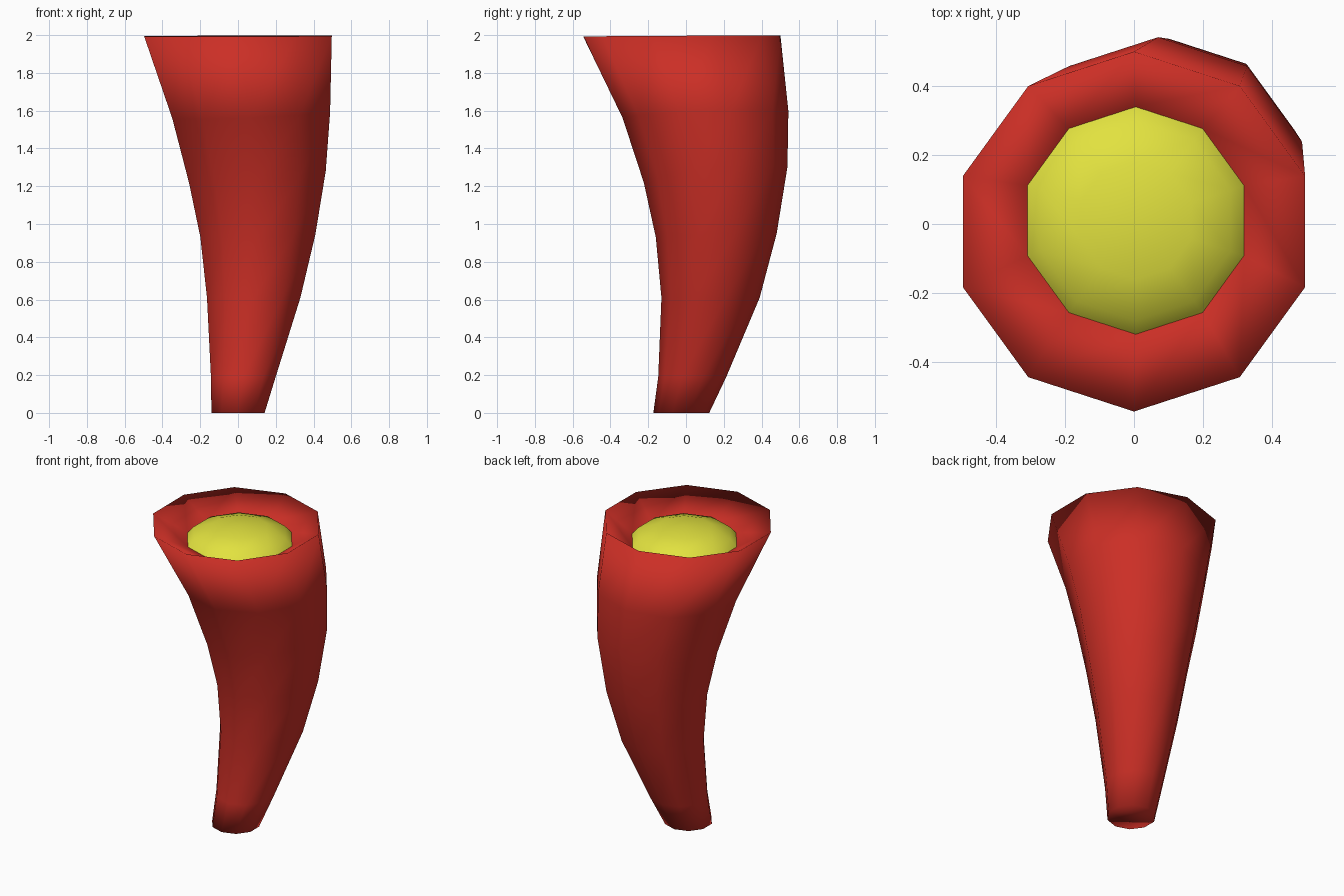
import bpy, bmesh, math

if "Cube" in bpy.data.objects:
    bpy.data.objects.remove(bpy.data.objects["Cube"])

SIDES = 10


def material(name, rgb):
    m = bpy.data.materials.new(name)
    m.diffuse_color = (*rgb, 1)
    m.use_nodes = True
    m.node_tree.nodes["Principled BSDF"].inputs["Base Color"].default_value = m.diffuse_color
    return m


def ring(bm, cx, cy, z, r, slope_x=0, slope_y=0):
    """Ten-sided ring with a corner pointing to -y, optionally tilted."""
    verts = []
    for i in range(SIDES):
        a = math.radians(-90) + math.tau * i / SIDES
        dx, dy = r * math.cos(a), r * math.sin(a)
        verts.append(bm.verts.new((cx + dx, cy + dy, z + slope_x * dx + slope_y * dy)))
    return verts


def loft(name, rings, mat, cap_first=False, apex=None):
    """Skin a stack of rings into one smooth-shaded object."""
    bm = bmesh.new()
    loops = [ring(bm, *r) for r in rings]
    for a, b in zip(loops, loops[1:]):
        for i in range(SIDES):
            j = (i + 1) % SIDES
            bm.faces.new((a[i], a[j], b[j], b[i]))
    if cap_first:
        bm.faces.new(loops[0][::-1])
    if apex:
        tip = bm.verts.new(apex)
        for i in range(SIDES):
            bm.faces.new((loops[-1][i], loops[-1][(i + 1) % SIDES], tip))
    for f in bm.faces:
        f.smooth = True
    me = bpy.data.meshes.new(name)
    bm.to_mesh(me)
    bm.free()
    me.materials.append(mat)
    ob = bpy.data.objects.new(name, me)
    bpy.context.collection.objects.link(ob)
    return ob


red = material("red", (0.60, 0.028, 0.019))
yellow = material("yellow", (0.76, 0.76, 0.05))

# Curved horn body, from foot to flared rim, then the dished lip inside
loft("horn", [
    (0.00, -0.025, 0.00, 0.148),
    (0.028, 0.033, 0.19, 0.18),
    (0.083, 0.13, 0.61, 0.26),
    (0.105, 0.16, 0.94, 0.32, 0.02, 0.03),
    (0.103, 0.157, 1.26, 0.38, 0.09, 0.11),
    (0.07, 0.103, 1.58, 0.439, 0.04, 0.04),
    (0.00, -0.022, 1.995, 0.522, 0.003, 0.005),
    (0.005, 0.01, 1.88, 0.33),
], red, cap_first=True)

# Low domed filling in the mouth
loft("filling", [
    (0.005, 0.01, 1.88, 0.33),
    (0.005, 0.01, 1.925, 0.29),
    (0.005, 0.01, 1.965, 0.17),
], yellow, apex=(0.005, 0.01, 1.98))
